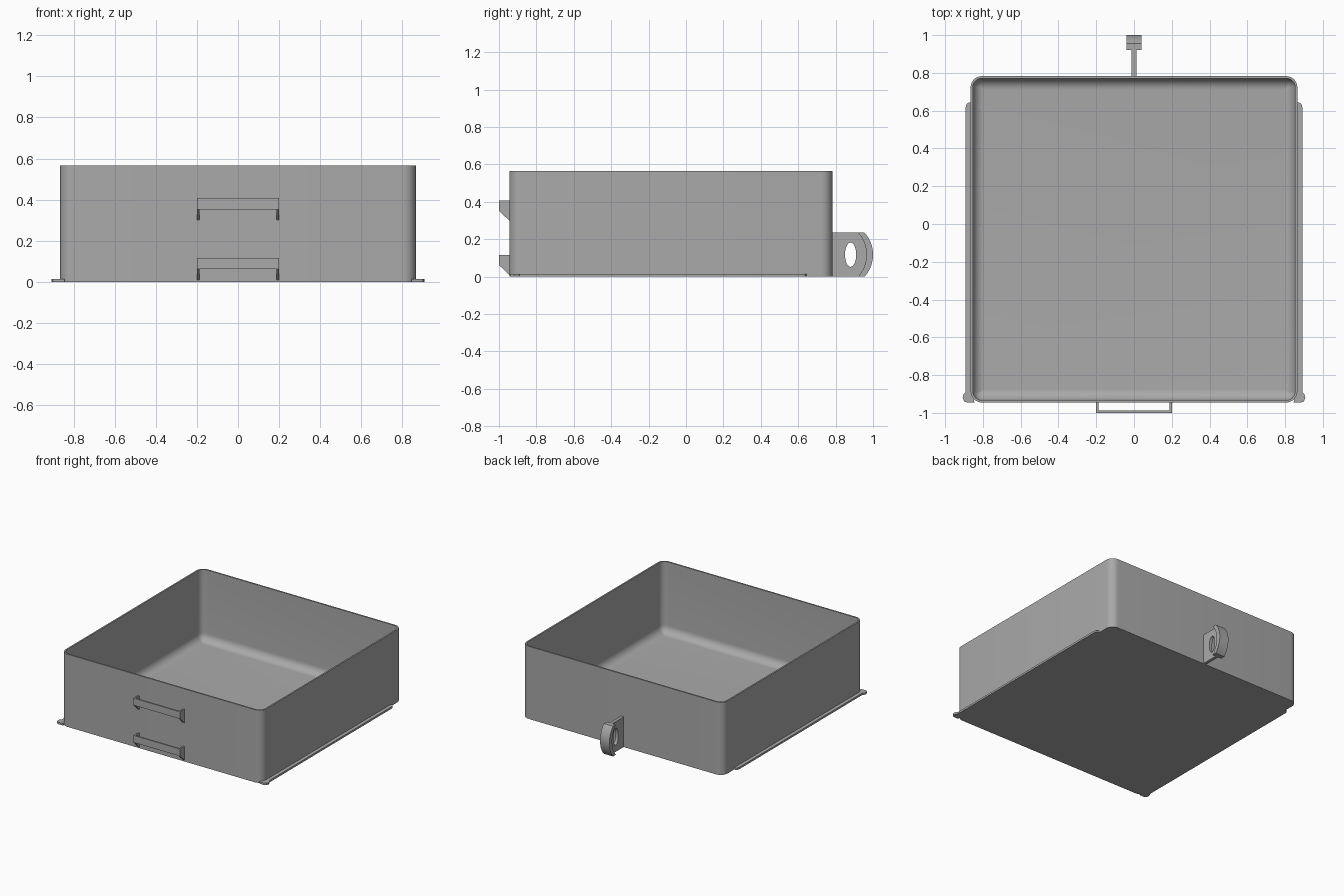
import bpy, bmesh
from math import sin, cos, pi, radians
from mathutils import Vector

cube = bpy.data.objects.get("Cube")
if cube:
    bpy.data.objects.remove(cube, do_unlink=True)

grey = bpy.data.materials.new("plain grey")
grey.use_nodes = True
colour = (0.4, 0.4, 0.4, 1)
grey.diffuse_color = colour
grey.node_tree.nodes["Principled BSDF"].inputs["Base Color"].default_value = colour


def finish(name, bm):
    bmesh.ops.recalc_face_normals(bm, faces=bm.faces)
    mesh = bpy.data.meshes.new(name)
    bm.to_mesh(mesh)
    bm.free()
    mesh.materials.append(grey)
    obj = bpy.data.objects.new(name, mesh)
    bpy.context.collection.objects.link(obj)
    bpy.ops.object.select_all(action='DESELECT')
    obj.select_set(True)
    bpy.context.view_layer.objects.active = obj
    bpy.ops.object.shade_smooth_by_angle(angle=radians(35))
    return obj


def prism(name, loops, axis, lo, hi):
    """Extrude a flat outline (extra loops are holes) along x or z."""
    bm = bmesh.new()
    edges = []
    for loop in loops:
        vs = [bm.verts.new((lo, a, b) if axis == 'x' else (a, b, lo)) for a, b in loop]
        edges += [bm.edges.new((vs[i - 1], vs[i])) for i in range(len(vs))]
    bmesh.ops.triangle_fill(bm, edges=edges, use_beauty=True)
    result = bmesh.ops.extrude_face_region(bm, geom=bm.faces[:])
    moved = [g for g in result["geom"] if isinstance(g, bmesh.types.BMVert)]
    shift = Vector((hi - lo, 0, 0)) if axis == 'x' else Vector((0, 0, hi - lo))
    bmesh.ops.translate(bm, verts=moved, vec=shift)
    return finish(name, bm)


# Open tray: stacked rounded rectangles, outside up and inside down
HALF_X, FRONT, BACK, HEIGHT = 0.865, -0.945, 0.783, 0.565
CORNER, WALL, FILLET = 0.06, 0.012, 0.06


def ring(bm, inset, z, steps=8):
    r = max(CORNER - inset, 0.004)
    hx, y0, y1 = HALF_X - inset - r, FRONT + inset + r, BACK - inset - r
    verts = []
    for k, (cx, cy) in enumerate([(hx, y1), (-hx, y1), (-hx, y0), (hx, y0)]):
        for i in range(steps + 1):
            a = (k + i / steps) * pi / 2
            verts.append(bm.verts.new((cx + r * cos(a), cy + r * sin(a), z)))
    return verts


levels = [(0, 0), (0, HEIGHT), (WALL, HEIGHT)]
for i in range(9):
    a = i / 8 * pi / 2
    levels.append((WALL + FILLET * (1 - cos(a)), WALL + FILLET * (1 - sin(a))))
bm = bmesh.new()
rings = [ring(bm, *level) for level in levels]
for low, high in zip(rings, rings[1:]):
    for i in range(len(low)):
        bm.faces.new((low[i - 1], low[i], high[i], high[i - 1]))
bm.faces.new(rings[0])
bm.faces.new(rings[-1])
finish("tray", bm)

# Slide rails along the lower sides, with a rounded stop at the front
rail = [(0.845, FRONT), (0.885, FRONT), (0.9, -0.938), (0.907, -0.92), (0.902, -0.9),
        (0.892, -0.89), (0.892, 0.615), (0.887, 0.635), (0.875, 0.643), (0.855, 0.643),
        (0.855, -0.88)]
for side, sign in (("left", 1), ("right", -1)):
    prism(side + "_rail", [[(sign * x, y) for x, y in rail]], 'z', 0, 0.015)

# Two label holders on the front: a bar between two tapered brackets
for label, top in (("upper", 0.407), ("lower", 0.117)):
    bar = [(-1, top), (-0.988, top), (-0.988, top - 0.055), (-1, top - 0.055)]
    bracket = [(-1, top), (FRONT, top), (FRONT, top - 0.107), (-1, top - 0.055)]
    prism(label + "_holder_bar", [bar], 'x', -0.2, 0.2)
    prism(label + "_holder_left_bracket", [bracket], 'x', 0.188, 0.2)
    prism(label + "_holder_right_bracket", [bracket], 'x', -0.2, -0.188)

# Rear handle: upright plate with a pointed oval hole and a curved grip
MID = 0.1175


def arc(tip, sag=0.045, steps=16):
    """Curve bulging to the back, from the bottom up."""
    radius = (MID ** 2 + sag ** 2) / (2 * sag)
    points = []
    for i in range(steps + 1):
        z = MID * (2 * i / steps - 1)
        points.append((tip - radius + (radius ** 2 - z ** 2) ** 0.5, MID + z))
    return points


hole = [(0.88 + 0.03 * cos(t * pi / 16), MID + 0.065 * sin(t * pi / 16)) for t in range(32)]
plate = [(0.775, 2 * MID), (0.775, 0)] + arc(0.98)
prism("rear_handle_plate", [plate, hole], 'x', -0.012, 0.012)
prism("rear_handle_grip", [arc(1.0) + arc(0.965)[::-1]], 'x', -0.04, 0.04)
